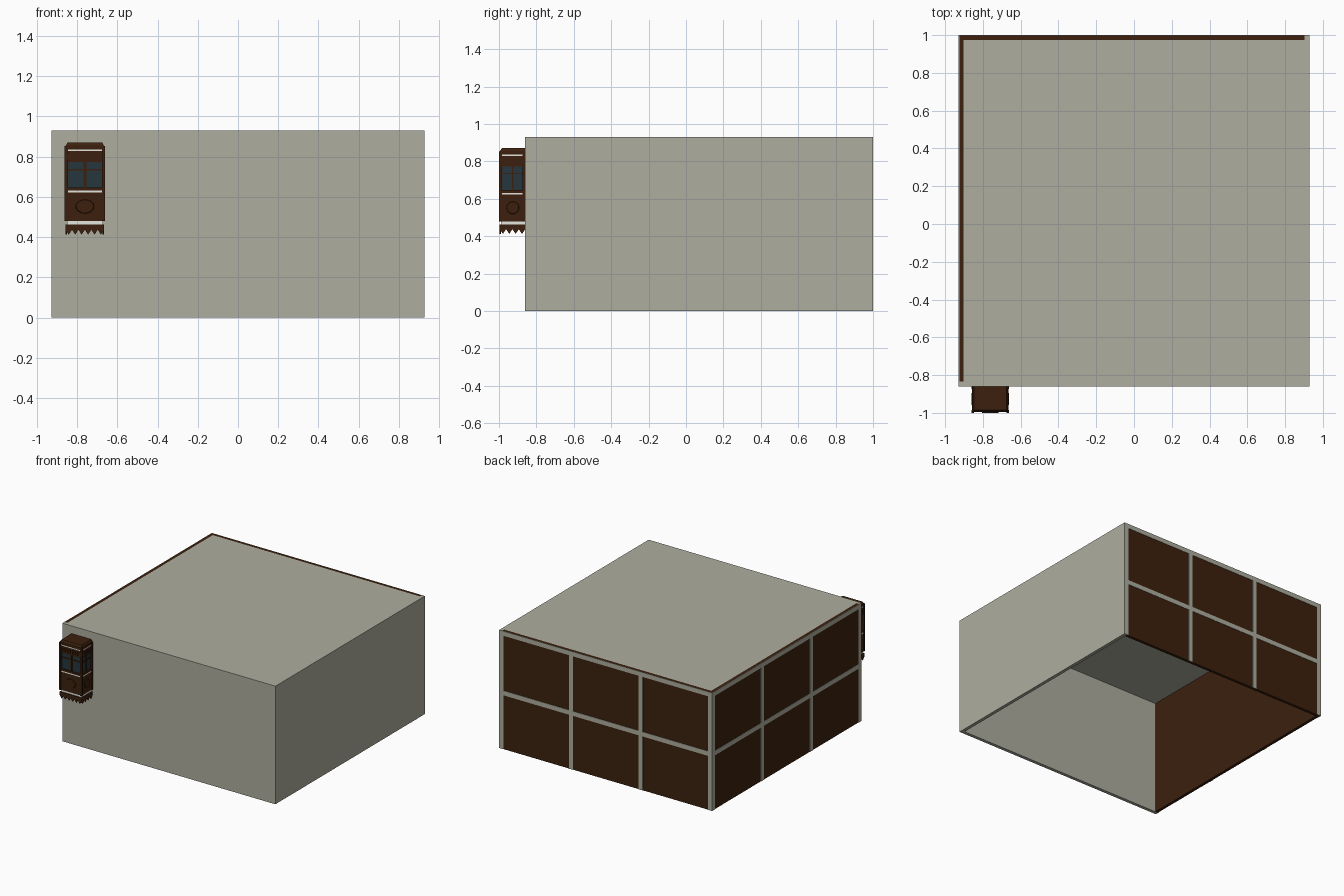
import bpy, bmesh, math
from mathutils import Matrix

if "Cube" in bpy.data.objects:
    bpy.data.objects.remove(bpy.data.objects["Cube"])


def material(name, rgb):
    m = bpy.data.materials.new(name)
    m.diffuse_color = (*rgb, 1)
    m.use_nodes = True
    m.node_tree.nodes["Principled BSDF"].inputs["Base Color"].default_value = m.diffuse_color
    return m


GREY = material("warm_grey_plaster", (0.42, 0.42, 0.35))
BROWN = material("dark_wood", (0.045, 0.0145, 0.0042))
GLASS = material("dark_glass", (0.019, 0.038, 0.048))
CREAM = material("cream_trim", (0.8, 0.8, 0.75))


def finish(name, bm, mat):
    bmesh.ops.recalc_face_normals(bm, faces=bm.faces)
    me = bpy.data.meshes.new(name)
    bm.to_mesh(me)
    bm.free()
    me.materials.append(mat)
    ob = bpy.data.objects.new(name, me)
    bpy.context.collection.objects.link(ob)
    return ob


def boxes(name, mat, *specs):
    """One object from boxes given as (x0, x1, y0, y1, z0, z1)."""
    bm = bmesh.new()
    for x0, x1, y0, y1, z0, z1 in specs:
        m = (Matrix.Translation(((x0 + x1) / 2, (y0 + y1) / 2, (z0 + z1) / 2))
             @ Matrix.Diagonal((x1 - x0, y1 - y0, z1 - z0, 1)))
        bmesh.ops.create_cube(bm, size=1, matrix=m)
    return finish(name, bm, mat)


# Room shell, open underneath
X, YF, YB, H, T = 0.928, -0.86, 1.0, 0.93, 0.026
P = 0.003  # how far the grey strips stand proud of the boards
boxes("front_wall", GREY, (-X, X, YF, YF + T, 0, H))
boxes("right_wall", GREY, (X - T, X, YF + T, YB, 0, H))
boxes("roof", GREY, (-X + T, X - T, YF + T, YB - T, H - T, H))
boxes("left_wall", BROWN, (-X + P, -X + T, YF + T, YB - P, 0, H))
boxes("back_wall", BROWN, (-X + T, X - T, YB - T, YB - P, 0, H))

# Grey framing strips: three bays by two rows
S = 0.036
back, left = [], []
for i in range(4):
    cx = -X + S / 2 + i * (2 * X - S) / 3
    cy = YF + S / 2 + i * (YB - YF - S) / 3
    back.append((cx - S / 2, cx + S / 2, YB - P, YB, 0, H))
    left.append((-X, -X + P, cy - S / 2, cy + S / 2, 0, H))
for z in (0.425, H - S):
    back.append((-X, X, YB - P, YB, z, z + S))
    left.append((-X, -X + P, YF, YB, z, z + S))
boxes("back_wall_strips", GREY, *back)
boxes("left_wall_strips", GREY, *left)

# Bay window on the front wall
C, W = -0.761, 0.092        # centre and half width
F, B = -0.992, -0.86        # front and back
MY = (F + B) / 2


def tier(name, mat, grow, z0, z1):
    return boxes(name, mat, (C - W - grow, C + W + grow, F - grow, B, z0, z1))


tier("bay_skirt", BROWN, 0.004, 0.437, 0.463)
tier("bay_lower_trim", CREAM, -0.002, 0.463, 0.479)
tier("bay_lower_panel", BROWN, 0.002, 0.479, 0.622)
tier("bay_middle_trim", CREAM, 0.003, 0.622, 0.631)
tier("bay_sill", BROWN, 0.004, 0.631, 0.646)
tier("bay_glass", GLASS, -0.007, 0.646, 0.772)
tier("bay_frieze", BROWN, 0.0, 0.772, 0.828)
tier("bay_upper_trim", CREAM, 0.002, 0.828, 0.836)
tier("bay_cornice", BROWN, 0.004, 0.836, 0.856)

# Shallow tapered cap
cap = tier("bay_cap", BROWN, 0.002, 0.856, 0.87)
for v in cap.data.vertices:
    if v.co.z > 0.865:
        v.co.x = C + (v.co.x - C) * 0.92
        if v.co.y < MY:
            v.co.y += 0.009

# Corner posts
posts = []
for s in (-1, 1):
    for y0, y1 in ((-1.0, -0.985), (B - 0.013, B)):
        px = C + s * 0.0925
        posts.append((px - 0.0075, px + 0.0075, y0, y1, 0.479, 0.852))
boxes("bay_corner_posts", BROWN, *posts)

# Window bars on the three glazed sides
bars = [(C - 0.007, C + 0.007, F, F + 0.01, 0.646, 0.772),
        (C - W, C + W, F + 0.002, F + 0.01, 0.731, 0.739)]
for s in (-1, 1):
    a, b = sorted((C + s * (W - 0.01), C + s * W))
    bars += [(a, b, MY - 0.005, MY + 0.005, 0.646, 0.772),
             (a + 0.001, b - 0.001, F, B, 0.731, 0.739)]
boxes("bay_window_bars", BROWN, *bars)

# Small dentils over the windows
dentils = []
for i in range(8):
    x = C - 0.077 + i * 0.022
    dentils.append((x - 0.006, x + 0.006, F - 0.004, F, 0.785, 0.812))
for s in (-1, 1):
    a, b = sorted((C + s * W, C + s * (W + 0.004)))
    for i in range(5):
        y = MY + (i - 2) * 0.022
        dentils.append((a, b, y - 0.006, y + 0.006, 0.785, 0.812))
boxes("bay_dentils", BROWN, *dentils)


# Raised oval medallions on the lower panels
def medallion(name, loc, rot, ru, rz):
    bm = bmesh.new()
    bmesh.ops.create_cone(
        bm, cap_ends=True, segments=24, radius1=1, radius2=0.92, depth=0.008,
        matrix=Matrix.Translation(loc) @ Matrix.Rotation(rot, 4, 'Z')
        @ Matrix.Diagonal((ru, 1, rz, 1)) @ Matrix.Rotation(math.pi / 2, 4, 'X'))
    finish(name, bm, BROWN)


medallion("bay_front_medallion", (C, F - 0.004, 0.552), 0, 0.047, 0.035)
for s, n in ((-1, "left"), (1, "right")):
    medallion(f"bay_{n}_medallion", (C + s * (W + 0.004), MY, 0.552),
              s * math.pi / 2, 0.034, 0.034)

# Pointed fringe hanging below the skirt
bm = bmesh.new()


def fringe(start, step, inward, count):
    for i in range(count):
        a = [start[k] + step[k] * i for k in (0, 1)]
        pts = [(a[0], a[1], 0.437),
               (a[0] + step[0], a[1] + step[1], 0.437),
               (a[0] + step[0] / 2, a[1] + step[1] / 2, 0.412)]
        o = [bm.verts.new(p) for p in pts]
        n = [bm.verts.new((p[0] + inward[0], p[1] + inward[1], p[2])) for p in pts]
        bm.faces.new(o)
        bm.faces.new(n[::-1])
        for j in range(3):
            k = (j + 1) % 3
            bm.faces.new((o[j], o[k], n[k], n[j]))


G = W + 0.004
fringe((C - G, F - 0.004), (2 * G / 6, 0), (0, 0.008), 6)
for s in (-1, 1):
    fringe((C + s * G, F - 0.004), (0, (B - F + 0.004) / 4), (-s * 0.008, 0), 4)
finish("bay_fringe", bm, BROWN)
